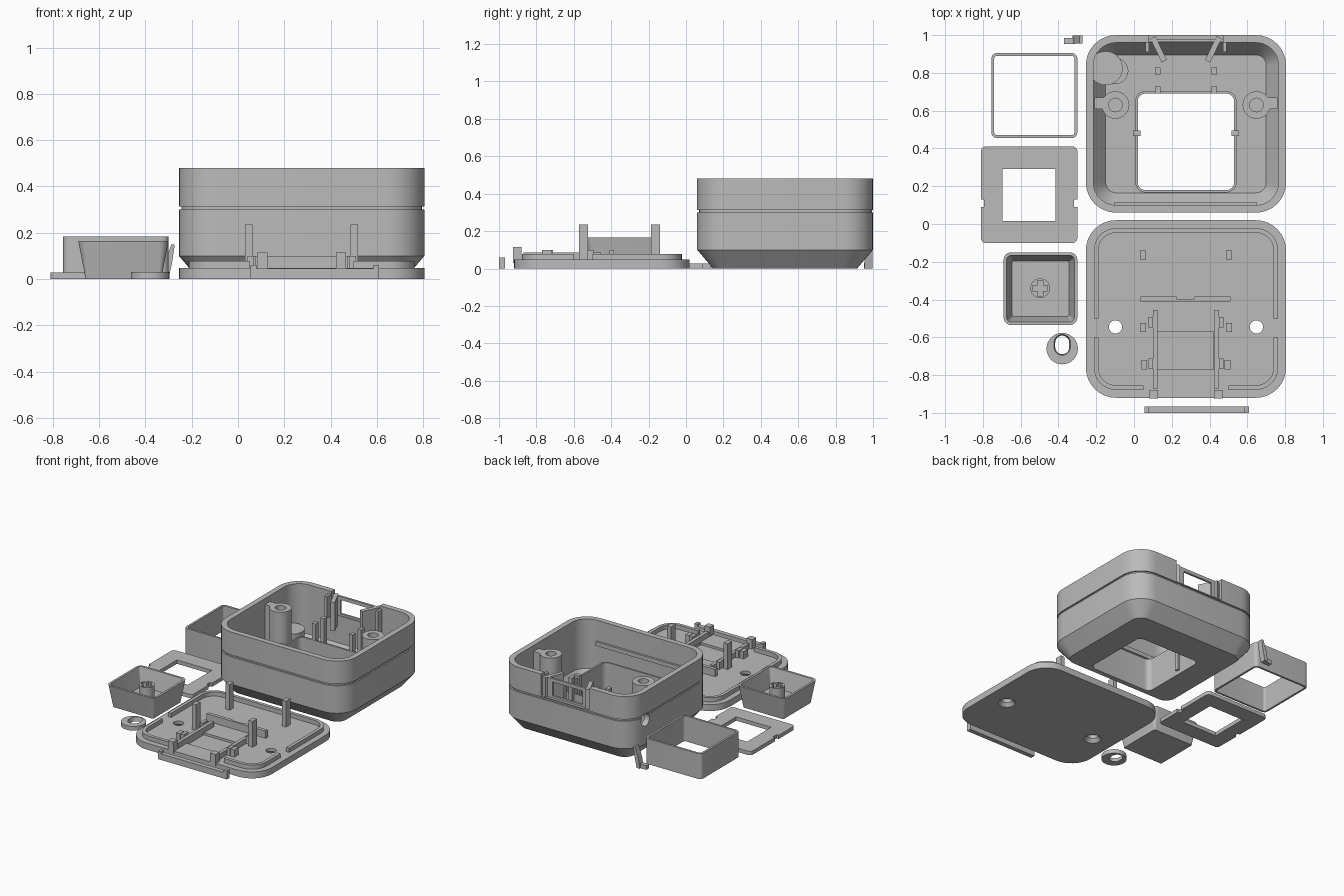
import bpy, bmesh, math
from mathutils import Matrix

old = bpy.data.objects.get("Cube")
if old:
    bpy.data.objects.remove(old, do_unlink=True)

GREY = (0.5, 0.5, 0.5, 1)
grey = bpy.data.materials.new("plain grey plastic")
grey.use_nodes = True
grey.diffuse_color = GREY
grey.node_tree.nodes["Principled BSDF"].inputs["Base Color"].default_value = GREY


def finish(name, bm):
    bmesh.ops.remove_doubles(bm, verts=bm.verts, dist=0.0002)
    bmesh.ops.recalc_face_normals(bm, faces=bm.faces)
    me = bpy.data.meshes.new(name)
    bm.to_mesh(me)
    bm.free()
    me.materials.append(grey)
    ob = bpy.data.objects.new(name, me)
    bpy.context.collection.objects.link(ob)
    return ob


def ring(rect, inset, r, z, seg=8):
    """Rounded rectangle outline, moved inward by inset."""
    x0, x1, y0, y1 = rect
    x0, x1, y0, y1 = x0 + inset, x1 - inset, y0 + inset, y1 - inset
    r = max(r - inset, 0.01)
    pts = []
    for k, (cx, cy) in enumerate([(x1 - r, y1 - r), (x0 + r, y1 - r), (x0 + r, y0 + r), (x1 - r, y0 + r)]):
        for i in range(seg + 1):
            a = math.pi / 2 * (k + i / seg)
            pts.append((cx + r * math.cos(a), cy + r * math.sin(a), z))
    return pts


def loft(name, rings, closed=False):
    """Skin a stack of outlines; closed joins the last to the first."""
    bm = bmesh.new()
    vs = [[bm.verts.new(p) for p in rg] for rg in rings]
    n = len(vs[0])
    pairs = list(zip(vs, vs[1:])) + ([(vs[-1], vs[0])] if closed else [])
    for a, b in pairs:
        for i in range(n):
            j = (i + 1) % n
            bm.faces.new((a[i], a[j], b[j], b[i]))
    if not closed:
        bm.faces.new(vs[0])
        bm.faces.new(vs[-1])
    return finish(name, bm)


def box(name, x0, x1, y0, y1, z0, z1, turn=0):
    bm = bmesh.new()
    m = (Matrix.Translation(((x0 + x1) / 2, (y0 + y1) / 2, (z0 + z1) / 2))
         @ Matrix.Rotation(turn, 4, 'Z') @ Matrix.Diagonal((x1 - x0, y1 - y0, z1 - z0, 1)))
    bmesh.ops.create_cube(bm, size=1, matrix=m)
    return finish(name, bm)


def cyl(name, x, y, z0, z1, r0, r1=None, axis='Z'):
    bm = bmesh.new()
    m = Matrix.Translation((x, y, (z0 + z1) / 2))
    if axis == 'X':
        m = m @ Matrix.Rotation(math.pi / 2, 4, 'Y')
    bmesh.ops.create_cone(bm, cap_ends=True, segments=32, radius1=r0, radius2=r0 if r1 is None else r1,
                          depth=z1 - z0, matrix=m)
    return finish(name, bm)


def tube(name, x, y, ro, ri, z0, z1):
    disc = lambda r, z: ring((x - r, x + r, y - r, y + r), 0, r, z)
    return loft(name, [disc(ro, z0), disc(ro, z1), disc(ri, z1), disc(ri, z0)], True)


def cut(ob, *cutters):
    for c in cutters:
        mod = ob.modifiers.new("cut", 'BOOLEAN')
        mod.operation, mod.object, mod.solver = 'DIFFERENCE', c, 'EXACT'
        dg = bpy.context.evaluated_depsgraph_get()
        me = bpy.data.meshes.new_from_object(ob.evaluated_get(dg))
        ob.modifiers.clear()
        ob.data = me
        bpy.data.objects.remove(c, do_unlink=True)


MID = 0.275           # centre line of the case and base plate


def pair(name, dx, w, *rest):
    """Two boxes mirrored about the centre line of the case."""
    for side, s in (("right", -1), ("left", 1)):
        c = MID + s * dx
        box(f"{name}_{side}", c - w / 2, c + w / 2, *rest)


# Case shell: chamfered bottom, seam groove, hollow inside, rimmed window
case = (-0.255, 0.805, 0.06, 1.0)
window = (0.02, 0.53, 0.18, 0.69)
R = 0.16
outside = [(0.085, 0), (0, 0.1), (0, 0.3), (0.01, 0.3), (0.01, 0.313), (0, 0.313), (0, 0.48),
           (0.04, 0.48), (0.04, 0.12), (0.105, 0.035)]
shell = loft("case_shell", [ring(window, 0, 0.04, 0)] + [ring(case, i, R, z) for i, z in outside]
             + [ring(window, -0.013, 0.04, 0.035), ring(window, -0.013, 0.04, 0.24),
                ring(window, 0, 0.04, 0.24)], True)
cut(shell, box("notch", 0.08, 0.47, 0.93, 1.1, 0.32, 0.6),
    cyl("jack_hole", -0.25, 0.83, 0.2, 0.35, 0.045, axis='X'))

# Socket panel and slanted guides in the back notch
panel = box("socket_panel", 0.08, 0.47, 0.965, 0.98, 0.3, 0.46)
cut(panel, box("socket_hole", 0.15, 0.39, 0.9, 1.1, 0.335, 0.435))
for side, s in (("right", -1), ("left", 1)):
    c = MID + s * 0.145
    box(f"socket_guide_{side}", c - 0.015, c + 0.015, 0.855, 0.995, 0.25, 0.46, -s * 0.45)
pair("socket_lug", 0.205, 0.02, 0.91, 0.965, 0.3, 0.46)

# Posts, bosses, tabs and jack support inside the case
for row, y in (("front", 0.71), ("back", 0.81)):
    pair(f"board_post_{row}", 0.15, 0.028, y - 0.018, y + 0.018, 0.03, 0.36)
pair("window_tab", 0.26, 0.04, 0.467, 0.495, 0.03, 0.26)
pair("boss_arm", 0.455, 0.06, 0.61, 0.67, 0.11, 0.44)
for side, s in (("right", -1), ("left", 1)):
    tube(f"screw_boss_{side}", MID + s * 0.373, 0.63, 0.073, 0.036, 0.03, 0.44)
cyl("jack_support", -0.15, 0.825, 0.1, 0.2, 0.09)
cyl("jack_support_foot", -0.1, 0.81, 0.03, 0.1, 0.07)
box("front_ledge", -0.105, 0.65, 0.095, 0.115, 0.3, 0.33)

# Base plate with countersunk holes and a shallow recess
base = (-0.255, 0.805, -0.92, 0.02)
plate = loft("base_plate", [ring(base, 0, R, 0), ring(base, 0, R, 0.047)])
for s in (-1, 1):
    x = MID + s * 0.373
    cut(plate, cyl("hole", x, -0.545, -0.1, 0.1, 0.035), cyl("sink", x, -0.545, -0.01, 0.025, 0.065, 0.035))
cut(plate, box("recess", 0.122, 0.42, -0.77, -0.57, 0.03, 0.1))

# Locating lip with gaps
lip = loft("base_lip", [ring(base, i, R, z) for i, z in
                        [(0.042, 0.04), (0.042, 0.078), (0.066, 0.078), (0.066, 0.04)]], True)
cut(lip, box("gap_front", 0.05, 0.5, -1, -0.8, 0, 0.2), box("gap_sides", -0.3, 0.9, -0.6, -0.5, 0, 0.2))

# Posts, rails, tabs and crossbar on the base plate
for row, y in (("front", -0.548), ("back", -0.163)):
    pair(f"base_post_{row}", 0.228, 0.032, y - 0.024, y + 0.024, 0.04, 0.235)
pair("rail", 0.162, 0.025, -0.87, -0.455, 0.04, 0.085)
for row, y in (("front", -0.74), ("back", -0.52)):
    pair(f"rail_tab_{row}", 0.187, 0.025, y - 0.028, y + 0.028, 0.04, 0.1)
pair("outer_tab", 0.22, 0.03, -0.77, -0.72, 0.04, 0.1)
pair("front_tab", 0.17, 0.045, -0.925, -0.88, 0.03, 0.115)
bar = box("crossbar", 0.035, 0.51, -0.41, -0.385, 0.04, 0.1)
cut(bar, box("bar_notch", 0.225, 0.32, -0.396, -0.3, 0.05, 0.2))

# Loose front strip
box("front_strip", 0.055, 0.61, -1.0, -0.967, 0, 0.045)
for side, x in (("right", 0.055), ("left", 0.585)):
    box(f"strip_end_{side}", x, x + 0.025, -1.0, -0.967, 0.04, 0.06)

# Tall square frame
frame = (-0.755, -0.3, 0.455, 0.905)
loft("tall_frame", [ring(frame, i, 0.03, z) for i, z in
                    [(0, 0), (0, 0.185), (0.015, 0.185), (0.015, 0)]], True)

# Flat frame with square hole and notched sides
flat = (-0.81, -0.3, -0.1, 0.41)
flat_frame = loft("flat_frame", [ring(flat, 0, 0.025, 0), ring(flat, 0, 0.025, 0.028)])
cut(flat_frame, box("hole", -0.697, -0.415, 0.015, 0.292, -0.1, 0.1),
    box("notch_a", -0.9, -0.793, 0.09, 0.13, -0.1, 0.1),
    box("notch_b", -0.317, -0.2, 0.09, 0.13, -0.1, 0.1))

# Upturned key cap with a cross-slotted stem
cap = (-0.69, -0.3, -0.535, -0.15)
loft("key_cap", [ring(cap, i, 0.04, z) for i, z in
                 [(0.032, 0), (0, 0.165), (0.016, 0.165), (0.045, 0.035)]])
stem = cyl("key_stem", -0.497, -0.34, 0.03, 0.145, 0.052)
cut(stem, box("slot_a", -0.512, -0.482, -0.38, -0.3, 0.06, 0.2),
    box("slot_b", -0.537, -0.457, -0.355, -0.325, 0.06, 0.2))

# Small ring with an oval sloping hole
disc = (-0.463, -0.297, -0.743, -0.577)
oval = (-0.423, -0.337, -0.695, -0.585)
loft("small_ring", [ring(disc, 0, 0.083, 0), ring(disc, 0, 0.083, 0.03),
                    ring(oval, 0, 0.043, 0.03), ring(oval, 0.006, 0.043, 0)], True)

# Leaning lever with a foot
rect = lambda x0, x1, z: [(x0, 0.955, z), (x1, 0.955, z), (x1, 0.997, z), (x0, 0.997, z)]
loft("lever", [rect(-0.325, -0.3, 0), rect(-0.315, -0.285, 0.07), rect(-0.288, -0.273, 0.15)])
box("lever_foot", -0.37, -0.315, 0.953, 0.985, 0, 0.03)

# Smooth the rounded corners, keep the edges crisp
bpy.ops.object.select_all(action='DESELECT')
for ob in bpy.context.collection.objects:
    if ob.type == 'MESH' and grey.name in ob.data.materials:
        ob.select_set(True)
        bpy.context.view_layer.objects.active = ob
bpy.ops.object.shade_smooth_by_angle(angle=math.radians(30))
